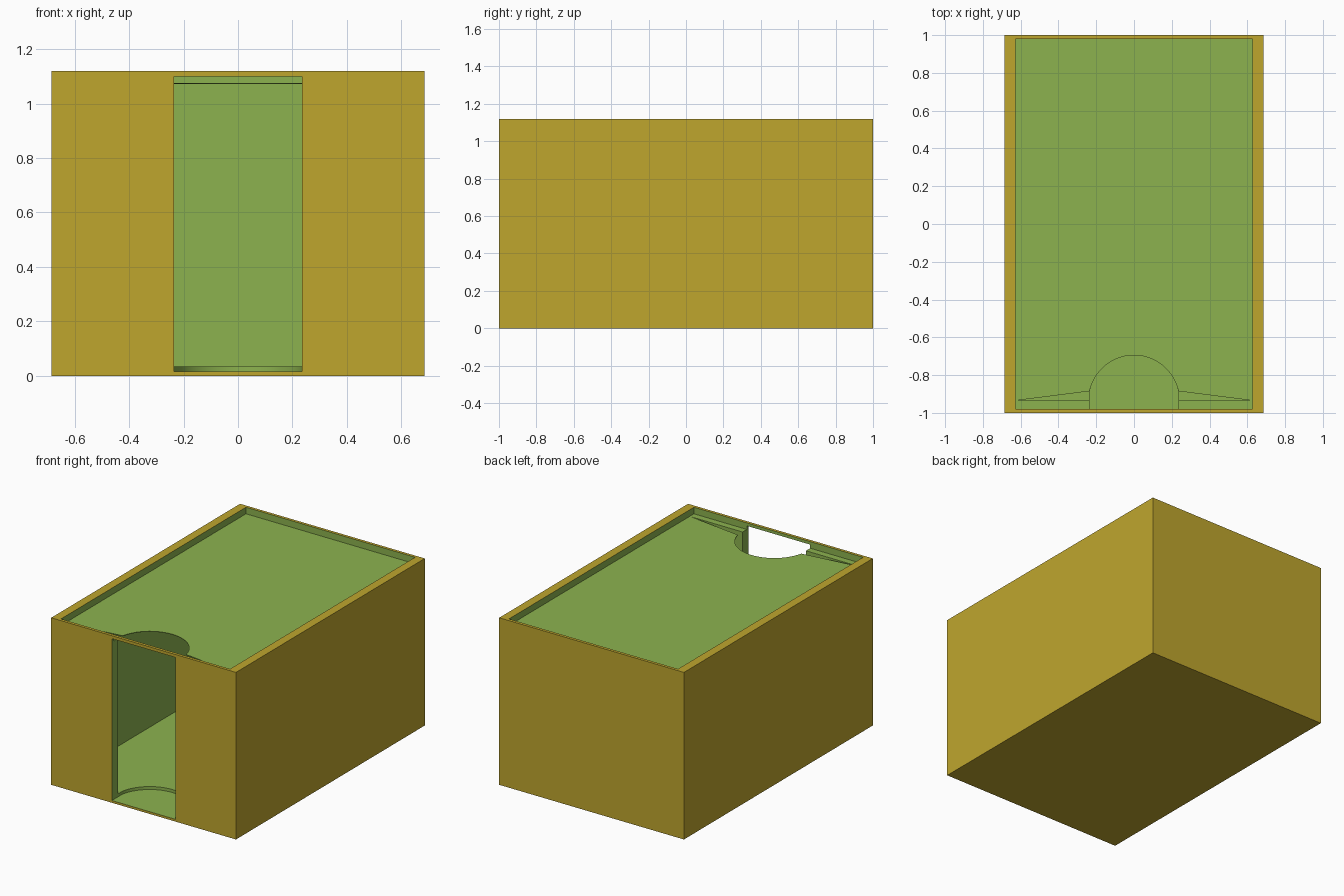
import bpy, bmesh, math
from mathutils import Vector

if "Cube" in bpy.data.objects:
    bpy.data.objects.remove(bpy.data.objects["Cube"])

W, L, H = 0.685, 1.0, 1.12        # half width, half length, height
IN_W, IN_L = 0.627, 0.98          # inner half sizes
LEDGE_Y, LID_Z = -0.935, 1.076    # inside of front wall, lid level
SLOT, R = 0.235, 0.24             # finger slot half width, notch radius


def material(name, rgb):
    m = bpy.data.materials.new(name)
    m.diffuse_color = (*rgb, 1)
    m.use_nodes = True
    m.node_tree.nodes["Principled BSDF"].inputs["Base Color"].default_value = m.diffuse_color
    return m


yellow = material("mustard yellow", (0.52, 0.38, 0.027))
green = material("leaf green", (0.263, 0.448, 0.078))


def prism(name, outline, offset):
    """Extrude a closed outline of 3D points along an offset."""
    bm = bmesh.new()
    face = bm.faces.new([bm.verts.new(p) for p in outline])
    ext = bmesh.ops.extrude_face_region(bm, geom=[face], use_keep_orig=True)
    bmesh.ops.translate(bm, vec=Vector(offset),
                        verts=[v for v in ext["geom"] if isinstance(v, bmesh.types.BMVert)])
    bmesh.ops.recalc_face_normals(bm, faces=bm.faces)
    me = bpy.data.meshes.new(name)
    bm.to_mesh(me)
    bm.free()
    ob = bpy.data.objects.new(name, me)
    bpy.context.collection.objects.link(ob)
    return ob


def cut(ob, cutter):
    mod = ob.modifiers.new("cut", "BOOLEAN")
    mod.operation, mod.solver, mod.object = "DIFFERENCE", "EXACT", cutter
    bpy.context.view_layer.objects.active = ob
    bpy.ops.object.modifier_apply(modifier=mod.name)
    bpy.data.objects.remove(cutter)


def smooth(ob):
    bpy.ops.object.select_all(action="DESELECT")
    ob.select_set(True)
    bpy.context.view_layer.objects.active = ob
    bpy.ops.object.shade_smooth_by_angle(angle=math.radians(30))


# Half-round notch outline, running from +x to -x
a0 = math.acos(SLOT / R)
arc = [(R * math.cos(a), LEDGE_Y + R * math.sin(a))
       for a in (a0 + (math.pi - 2 * a0) * i / 40 for i in range(41))]

# Outer box
box = prism("box", [(-W, -L, 0), (W, -L, 0), (W, L, 0), (-W, L, 0)], (0, 0, H))

# Cavity with a ledge and thin lip along the front wall
section = [(LEDGE_Y, 0.035), (IN_L, 0.035), (IN_L, 1.2), (-IN_L, 1.2),
           (-IN_L, LID_Z), (LEDGE_Y, LID_Z)]
cut(box, prism("cavity", [(-IN_W, y, z) for y, z in section], (2 * IN_W, 0, 0)))

# Tall front slot ending in a shallow half-round recess in the floor
slot = [(-SLOT, -1.1), (SLOT, -1.1)] + arc
cut(box, prism("slot", [(x, y, 0.015) for x, y in slot], (0, 0, 1.085)))

# Outer faces and rim are yellow, everything inside is green
box.data.materials.clear()
box.data.materials.append(yellow)
box.data.materials.append(green)
for p in box.data.polygons:
    c, n = p.center, p.normal
    outside = (abs(n.x) > 0.9 and abs(c.x) > W - 0.005
               or abs(n.y) > 0.9 and abs(c.y) > L - 0.005
               or abs(n.z) > 0.9 and (c.z > H - 0.005 or c.z < 0.005))
    p.material_index = 0 if outside else 1
smooth(box)

# Thin recessed lid with a half-round notch and slanted front edges
edge = [(IN_W, LEDGE_Y), (IN_W, IN_L), (-IN_W, IN_L), (-IN_W, LEDGE_Y)]
notched = edge + [(-SLOT, -0.885)] + [p for p in reversed(arc) if p[1] > -0.88] + [(SLOT, -0.885)]
lid = prism("lid", [(x, y, LID_Z - 0.004) for x, y in notched], (0, 0, 0.004))
lid.data.materials.append(green)
smooth(lid)
